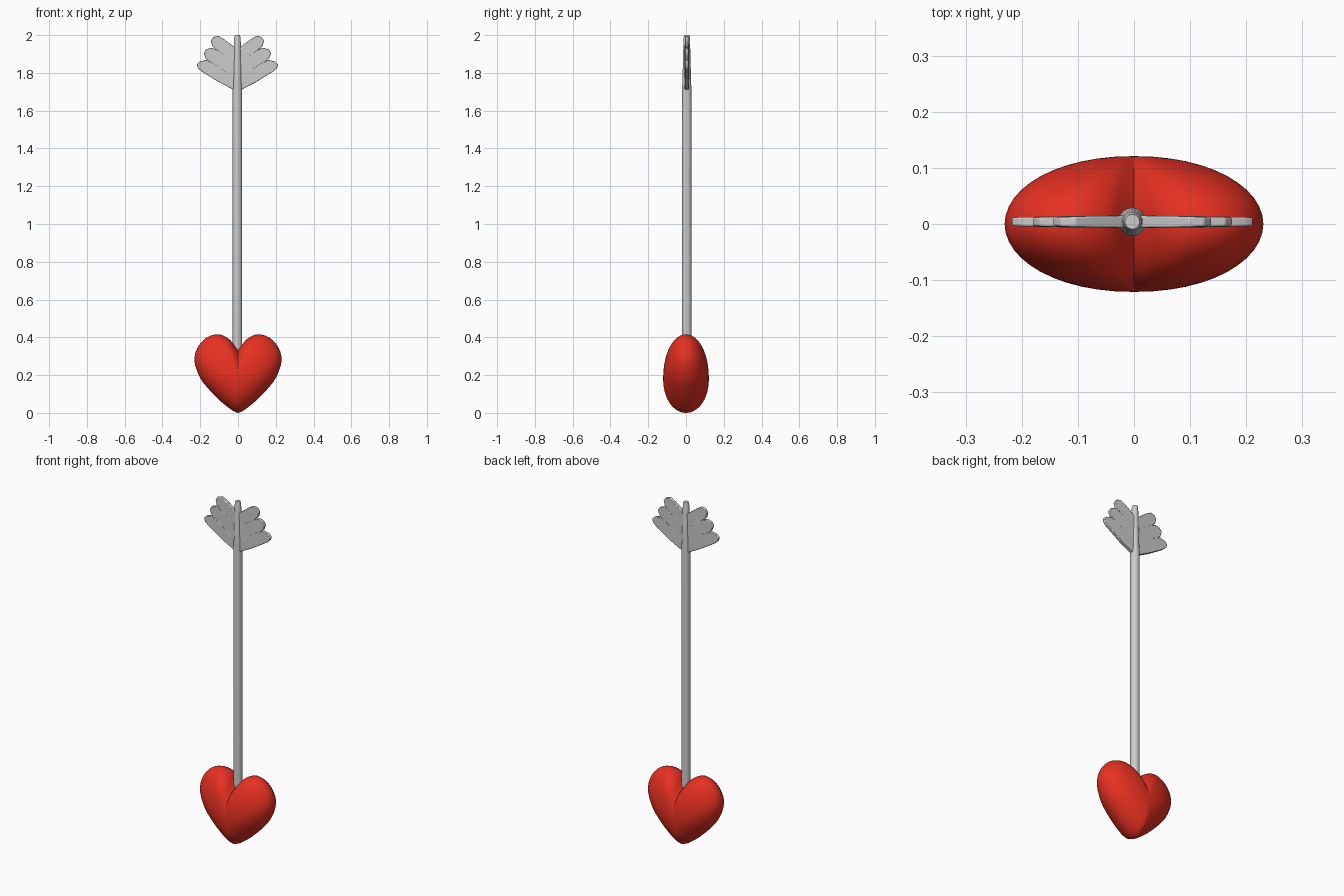
import bpy, bmesh
from math import sin, cos, pi
from mathutils import Vector

if "Cube" in bpy.data.objects:
    bpy.data.objects.remove(bpy.data.objects["Cube"])

AX, AY = -0.003, 0.004      # shaft axis


def finish(name, bm, smooth=True, angle=40):
    bmesh.ops.recalc_face_normals(bm, faces=bm.faces)
    me = bpy.data.meshes.new(name)
    bm.to_mesh(me)
    bm.free()
    ob = bpy.data.objects.new(name, me)
    bpy.context.collection.objects.link(ob)
    bpy.ops.object.select_all(action='DESELECT')
    bpy.context.view_layer.objects.active = ob
    ob.select_set(True)
    if smooth:
        bpy.ops.object.shade_smooth_by_angle(angle=angle * pi / 180)
    return ob


def spline(pts, steps):
    # Catmull-Rom through the points
    p = [Vector(q) for q in pts]
    p = [2 * p[0] - p[1]] + p + [2 * p[-1] - p[-2]]
    out = []
    for i in range(1, len(p) - 2):
        a, b, c, d = p[i - 1:i + 3]
        for k in range(steps):
            t = k / steps
            out.append(0.5 * (2 * b + (c - a) * t + (2 * a - 5 * b + 4 * c - d) * t * t
                              + (3 * b - a - 3 * c + d) * t ** 3))
    return out + [p[-2]]


# Heart: half outline mirrored, then inflated front and back
half = spline([(0, 0), (0.03, 0.013), (0.09, 0.06), (0.15, 0.12), (0.2, 0.185),
               (0.23, 0.27), (0.217, 0.34), (0.17, 0.396), (0.105, 0.416),
               (0.05, 0.393), (0.015, 0.352), (0, 0.333)], 4)
outline = half + [Vector((-v.x, v.y)) for v in half[-2:0:-1]]
centre = Vector((0, 0.18))
bm = bmesh.new()
rings, n, m = [], len(outline), 24
for j in range(1, m):
    a = -pi / 2 + pi * j / m
    s = cos(a) ** 0.95
    ring = []
    for v in outline:
        q = centre + (v - centre) * s
        ring.append(bm.verts.new((q.x, 0.121 * sin(a), q.y)))
    rings.append(ring)
for r0, r1 in zip(rings, rings[1:]):
    for i in range(n):
        bm.faces.new((r0[i], r0[(i + 1) % n], r1[(i + 1) % n], r1[i]))
for ring, y in ((rings[0], -0.121), (rings[-1], 0.121)):
    pole = bm.verts.new((0, y, centre.y))
    for i in range(n):
        bm.faces.new((ring[i], ring[(i + 1) % n], pole))
heart = finish("heart", bm, angle=60)
red = bpy.data.materials.new("red")
red.diffuse_color = (0.8, 0.03, 0.015, 1)
red.use_nodes = True
red.node_tree.nodes["Principled BSDF"].inputs["Base Color"].default_value = red.diffuse_color
heart.data.materials.append(red)

# Shaft: turned profile, tapering at the feathered end
bm = bmesh.new()
profile = [(0.025, 0.25), (0.025, 1.71), (0.023, 1.75), (0.017, 1.985), (0.013, 2.0)]
sides, loops = 24, []
for r, z in profile:
    loops.append([bm.verts.new((AX + r * cos(2 * pi * i / sides),
                                AY + r * sin(2 * pi * i / sides), z)) for i in range(sides)])
for r0, r1 in zip(loops, loops[1:]):
    for i in range(sides):
        bm.faces.new((r0[i], r0[(i + 1) % sides], r1[(i + 1) % sides], r1[i]))
bm.faces.new(loops[0])
bm.faces.new(loops[-1])
finish("shaft", bm)

# Feathers: three flat rounded vanes on each side, thinning to the tip
vanes = {
    "lower": [(0, 1.70), (0.1, 1.752), (0.19, 1.808), (0.21, 1.826), (0.215, 1.846),
              (0.2, 1.86), (0.165, 1.869), (0.12, 1.848), (0, 1.768)],
    "middle": [(0, 1.762), (0.14, 1.851), (0.168, 1.877), (0.178, 1.905),
               (0.166, 1.925), (0.135, 1.933), (0.1, 1.918), (0, 1.848)],
    "upper": [(0, 1.842), (0.11, 1.92), (0.133, 1.942), (0.141, 1.97),
              (0.128, 1.99), (0.102, 1.996), (0.07, 1.978), (0, 1.925)],
}
for level, pts in vanes.items():
    tip = max(p[0] for p in pts)
    for side, word in ((1, "right"), (-1, "left")):
        bm = bmesh.new()
        caps = []
        for s in (-1, 1):
            caps.append([bm.verts.new((AX + side * x,
                                       AY + s * 0.011 * (1 - 0.3 * (x / tip) ** 2), z))
                         for x, z in pts])
            bm.faces.new(caps[-1])
        k = len(pts)
        for i in range(k):
            j = (i + 1) % k
            bm.faces.new((caps[0][i], caps[0][j], caps[1][j], caps[1][i]))
        ob = finish(f"feather_{level}_{word}", bm, angle=35)
        bev = ob.modifiers.new("bevel", 'BEVEL')
        bev.width, bev.segments = 0.003, 2
